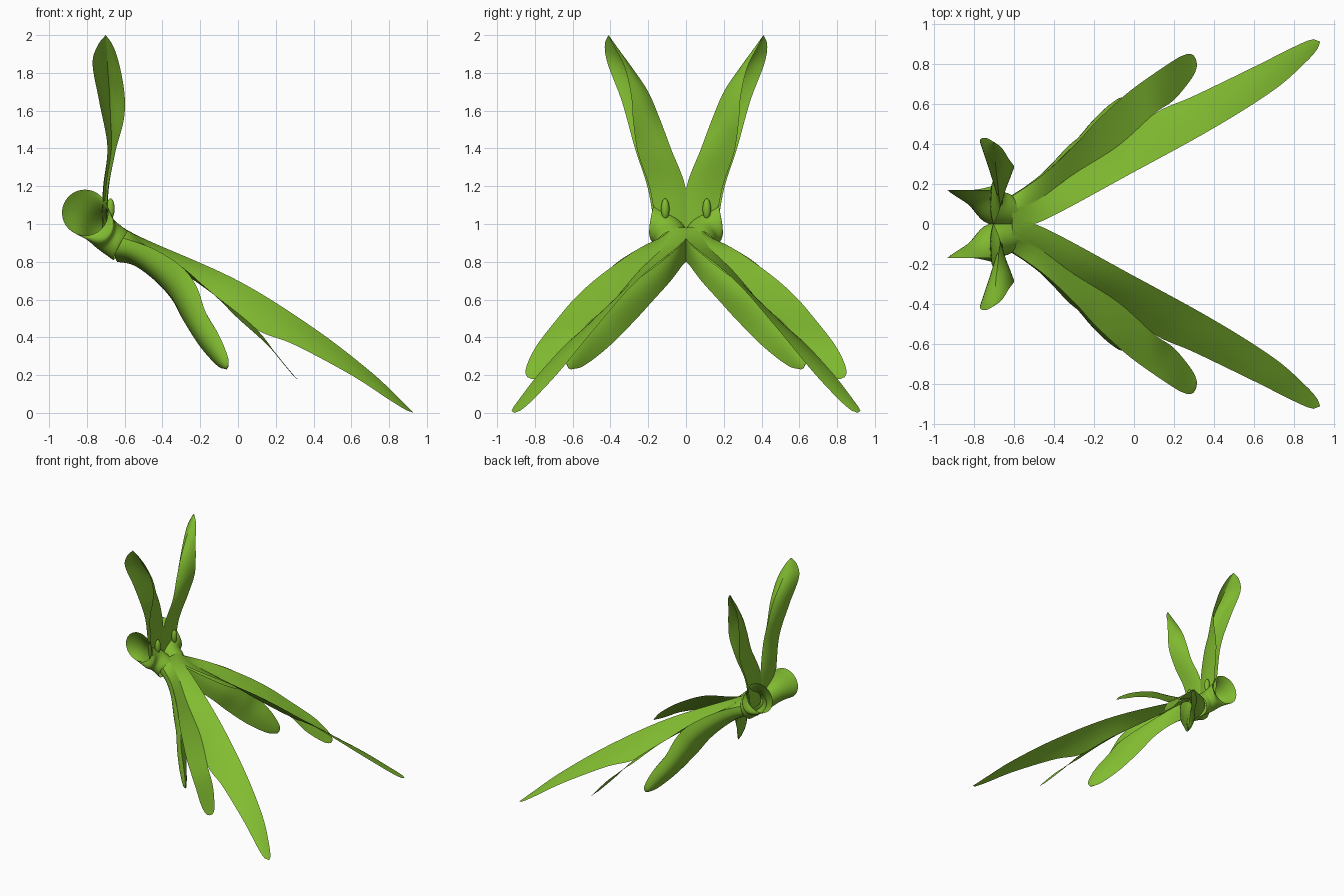
import bpy, bmesh, math
from mathutils import Vector

cube = bpy.data.objects.get("Cube")
if cube:
    bpy.data.objects.remove(cube, do_unlink=True)

green = bpy.data.materials.new("leaf_green")
green.use_nodes = True
green.diffuse_color = (0.22, 0.5, 0.03, 1)
green.node_tree.nodes["Principled BSDF"].inputs["Base Color"].default_value = green.diffuse_color


def smooth_path(points, count):
    """Catmull-Rom curve through the points, resampled evenly by length."""
    p = [Vector(q) for q in points]
    p = [2 * p[0] - p[1]] + p + [2 * p[-1] - p[-2]]
    dense = []
    for a, b, c, d in zip(p, p[1:], p[2:], p[3:]):
        for i in range(16):
            t = i / 16
            dense.append(0.5 * (2 * b + (c - a) * t + (2 * a - 5 * b + 4 * c - d) * t ** 2
                                + (3 * b - a - 3 * c + d) * t ** 3))
    dense.append(p[-2])
    dist = [0]
    for a, b in zip(dense, dense[1:]):
        dist.append(dist[-1] + (b - a).length)
    out, j = [], 0
    for i in range(count):
        target = dist[-1] * i / (count - 1)
        while j < len(dense) - 2 and dist[j + 1] < target:
            j += 1
        f = (target - dist[j]) / max(dist[j + 1] - dist[j], 1e-9)
        out.append(dense[j].lerp(dense[j + 1], min(f, 1)))
    return out


def finish(name, bm):
    """Turn the bmesh into a smooth green object mirrored across the middle."""
    bmesh.ops.remove_doubles(bm, verts=bm.verts, dist=0.0005)
    bmesh.ops.recalc_face_normals(bm, faces=bm.faces)
    for f in bm.faces:
        f.smooth = True
    mesh = bpy.data.meshes.new(name)
    bm.to_mesh(mesh)
    bm.free()
    mesh.materials.append(green)
    obj = bpy.data.objects.new(name, mesh)
    bpy.context.collection.objects.link(obj)
    mirror = obj.modifiers.new("Mirror", "MIRROR")
    mirror.use_axis = (False, True, False)
    mirror.use_mirror_merge = False


def skin(name, rows, closed=False):
    """Skin rows of points into a surface."""
    bm = bmesh.new()
    grid = [[bm.verts.new(p) for p in row] for row in rows]
    for r, s in zip(grid, grid[1:]):
        n = len(r)
        for i in range(n if closed else n - 1):
            k = (i + 1) % n
            bm.faces.new((r[i], r[k], s[k], s[i]))
    finish(name, bm)


def leaf(name, edge_a, edge_b, bulge, along=56, across=10):
    """Curved sheet between two edges; bulge is relative to local width."""
    rows = []
    for a, b in zip(smooth_path(edge_a, along), smooth_path(edge_b, along)):
        push = Vector(bulge) * (b - a).length
        rows.append([a.lerp(b, i / across) + push * math.sin(math.pi * i / across)
                     for i in range(across + 1)])
    skin(name, rows)


# Folds and edges shared by neighbouring parts of each trailing frond
valley = [(-.61, .07, .98), (-.48, .12, .88), (-.3, .25, .75), (-.08, .39, .59), (.1, .55, .44)]
crest = [(-.62, .13, .93), (-.45, .25, .87), (-.3, .39, .775)]
short_tip = [(-.17, .52, .53), (-.1, .59, .41), (-.055, .63, .3), (-.05, .63, .25), (-.06, .61, .23)]
keel = [(-.64, 0, .8), (-.55, .02, .78), (-.44, .08, .7), (-.35, .17, .6), (-.29, .27, .49),
        (-.2, .41, .35), (-.11, .54, .25), (-.06, .61, .23)]

# Long upper lobe
leaf("long_frond_lobe",
     [(-.61, 0, .98), (-.47, .01, .91), (0, .26, .70), (.4, .48, .45),
      (.7, .67, .22), (.86, .81, .07), (.92, .88, .01), (.93, .91, 0)],
     valley + [(.3, .64, .36), (.6, .785, .2), (.8, .885, .07), (.89, .922, .015), (.93, .91, 0)],
     (0, .02, .03))

# Middle lobe
leaf("middle_frond_lobe",
     valley + [(.2, .62, .315), (.29, .73, .205), (.315, .79, .18), (.31, .82, .18)],
     crest + [(-.2, .5, .69), (-.1, .595, .6), (0, .68, .5), (.15, .785, .365),
              (.24, .84, .26), (.29, .848, .2), (.31, .82, .18)],
     (0, 0, 0))

# Short lower lobe: outer skin and the inner wall that closes it
leaf("short_frond_lobe", crest + [(-.22, .45, .67)] + short_tip, keel, (-.12, .22, -.08))
leaf("frond_inner_wall",
     [(-.61, 0, .95), (-.48, .04, .88), (-.3, .24, .72), (-.21, .42, .62)] + short_tip,
     keel, (.1, 0, .04))

# Upright leaf: two halves folded along a spine
spine = [(-.7, 0, .93), (-.7, 0, 1.18), (-.67, .08, 1.4), (-.675, .14, 1.56), (-.68, .2, 1.7),
         (-.69, .28, 1.82), (-.695, .36, 1.93), (-.7, .41, 2)]
leaf("upright_leaf_rear_half", spine,
     [(-.7, .15, .93), (-.69, .19, 1.18), (-.65, .255, 1.38), (-.605, .28, 1.55), (-.6, .29, 1.68),
      (-.625, .325, 1.83), (-.66, .38, 1.94), (-.7, .41, 2)], (.05, -.1, 0))
leaf("upright_leaf_front_half", spine,
     [(-.72, .16, .93), (-.71, .2, 1.18), (-.69, .27, 1.4), (-.735, .34, 1.65),
      (-.77, .415, 1.85), (-.74, .43, 1.95), (-.7, .41, 2)], (-.05, -.1, 0))

# Flared trumpet that bends back into the frond root
steps, sides = 20, 32
centres = smooth_path([(-.81, .17, 1.06), (-.745, .145, .995), (-.7, .085, .945), (-.62, .065, .885)], steps)
normals = smooth_path([(0, -1, 0), (.3, -.93, -.15), (.8, -.4, -.45), (.87, .1, -.45)], steps)
radii = smooth_path([(.122, 0, 0), (.098, .3, 0), (.088, .6, 0), (.086, 1, 0)], steps)
rings = []
for c, n, r in zip(centres, normals, radii):
    n.normalize()
    u = n.cross(Vector((0, 0, 1))).normalized()
    w = u.cross(n)
    angles = (2 * math.pi * i / sides for i in range(sides))
    rings.append([c + r.x * (math.cos(t) * u + math.sin(t) * w) for t in angles])
skin("trumpet_neck", rings, closed=True)

# Small buds behind the upright leaves
bud = bmesh.new()
bmesh.ops.create_uvsphere(bud, u_segments=16, v_segments=12, radius=1)
for v in bud.verts:
    v.co = Vector((-.675 + .022 * v.co.x, .11 + .022 * v.co.y, 1.08 + .055 * v.co.z))
finish("bud", bud)
